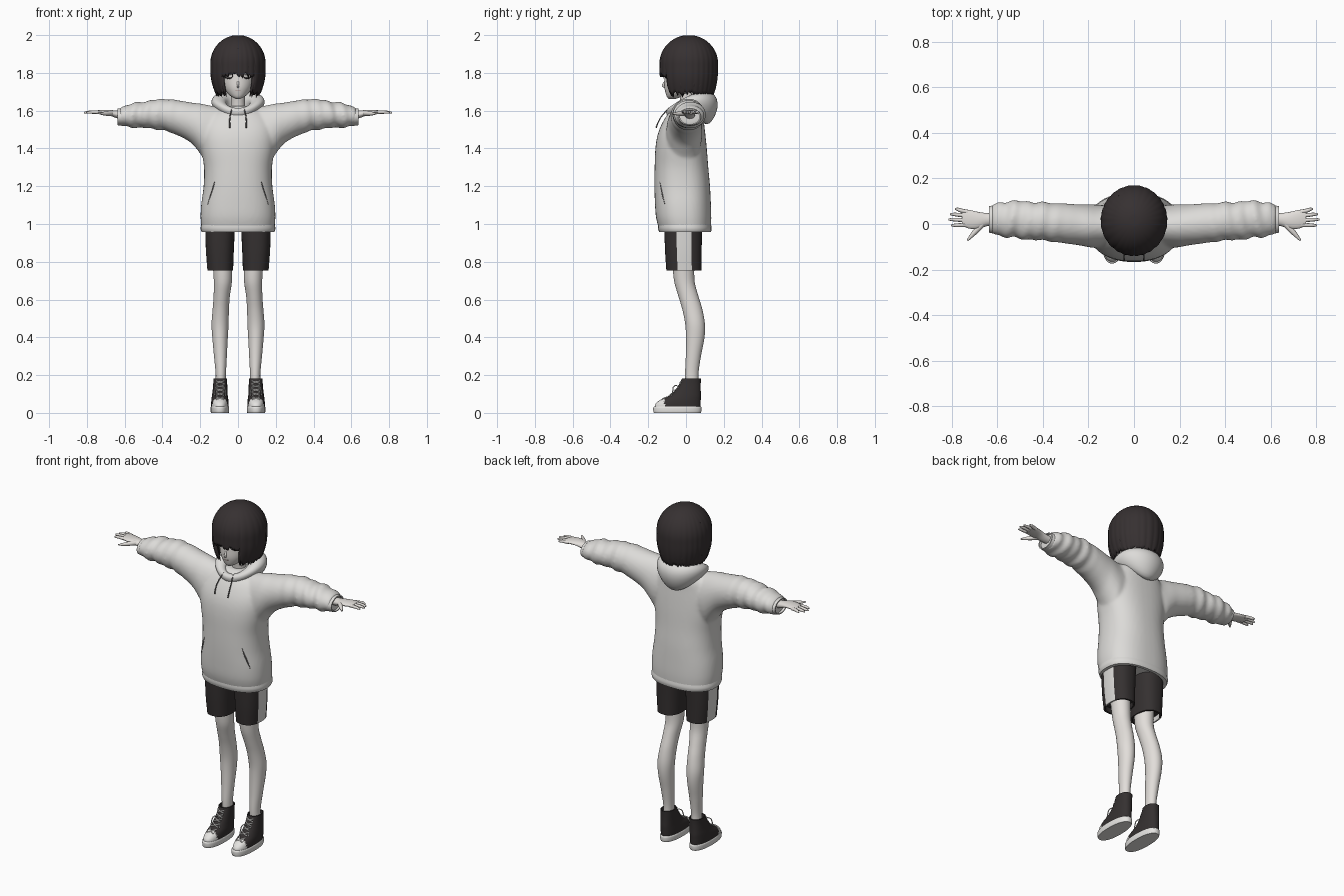
import bpy, bmesh, math, random
from math import sin, cos, pi
from mathutils import Vector

random.seed(4)
if "Cube" in bpy.data.objects:
    bpy.data.objects.remove(bpy.data.objects["Cube"])


def material(name, *rgb):
    m = bpy.data.materials.new(name)
    m.use_nodes = True
    m.diffuse_color = (*rgb, 1)
    m.node_tree.nodes["Principled BSDF"].inputs["Base Color"].default_value = (*rgb, 1)
    return m


CLOTH = material("off white cloth", .72, .71, .69)
SKIN = material("pale skin", .76, .73, .70)
HAIR = material("dark hair", .037, .03, .031)
DARK = material("dark fabric", .035, .03, .03)
WHITE = material("white rubber", .78, .77, .75)
SEAM = material("seam grey", .16, .15, .15)
LIP = material("muted lip", .35, .22, .2)


def sample(keys, t):
    """Smoothly interpolate rows whose first value is ascending."""
    t = min(max(t, keys[0][0]), keys[-1][0])
    i = next(j for j in range(len(keys) - 1) if t <= keys[j + 1][0])
    a, b = keys[i], keys[i + 1]
    p, q = keys[max(i - 1, 0)], keys[min(i + 2, len(keys) - 1)]
    h = b[0] - a[0]
    s = (t - a[0]) / h
    row = []
    for k in range(1, len(a)):
        ma = (b[k] - p[k]) / (b[0] - p[0]) * h
        mb = (q[k] - a[k]) / (q[0] - a[0]) * h
        row.append(a[k] + s * ma + s * s * (3 * (b[k] - a[k]) - 2 * ma - mb)
                   + s ** 3 * (2 * (a[k] - b[k]) + ma + mb))
    return row


def add_rings(bm, rings, caps=(True, True), loop=False):
    rows = [[bm.verts.new(p) for p in r] for r in rings]
    n = len(rows[0])
    for r, s in zip(rows, rows[1:] + (rows[:1] if loop else [])):
        for j in range(n):
            bm.faces.new((r[j], r[(j + 1) % n], s[(j + 1) % n], s[j]))
    for on, r in zip(caps, (rows[0], rows[-1])):
        if on and not loop:
            bm.faces.new(r)


def finish(bm, name, *mats, rule=None, angle=50):
    bmesh.ops.recalc_face_normals(bm, faces=bm.faces)
    for f in bm.faces:
        f.smooth = True
        if rule:
            f.material_index = rule(f.calc_center_median())
    me = bpy.data.meshes.new(name)
    bm.to_mesh(me)
    bm.free()
    me.set_sharp_from_angle(angle=math.radians(angle))
    for m in mats:
        me.materials.append(m)
    ob = bpy.data.objects.new(name, me)
    bpy.context.collection.objects.link(ob)
    return ob


def section(axis, pos, a, b, ra, rb, n, power, side):
    ring = []
    for j in range(n):
        c, s = cos(2 * pi * j / n), sin(2 * pi * j / n)
        u = a + ra * math.copysign(abs(c) ** (2 / power), c)
        v = b + rb * math.copysign(abs(s) ** (2 / power), s)
        ring.append(Vector((side * u, v, pos) if axis == "z" else (side * pos, u, v)))
    return ring


def loft_rings(keys, axis="z", n=32, steps=20, power=2, side=1, fold=None):
    """Cross-sections along an axis; fold turns one end inward as an open rim."""
    lo, hi = keys[0][0], keys[-1][0]
    rings = []
    for i in range(steps + 1):
        t = lo + (hi - lo) * i / steps
        rings.append(section(axis, t, *sample(keys, t), n, power, side))
    if fold:
        key, d = (keys[0], .03) if fold == "start" else (keys[-1], -.03)
        rim = [section(axis, key[0] + o, key[1], key[2], key[3] * .88, key[4] * .88, n, power, side)
               for o in (0, d)]
        rings = rim[::-1] + rings if fold == "start" else rings + rim
    return rings


def loft(name, keys, *mats, rule=None, **kw):
    bm = bmesh.new()
    add_rings(bm, loft_rings(keys, **kw))
    return finish(bm, name, *mats, rule=rule)


def strand(name, pts, radii, mat, depth=1):
    """Round tapered tube through a few points."""
    cu = bpy.data.curves.new(name, "CURVE")
    cu.dimensions = "3D"
    cu.bevel_depth, cu.bevel_resolution, cu.use_fill_caps = depth, 2, True
    sp = cu.splines.new("NURBS")
    sp.points.add(len(pts) - 1)
    for p, co, r in zip(sp.points, pts, radii):
        p.co, p.radius = (*co, 1), r
    sp.order_u, sp.use_endpoint_u, sp.resolution_u = 3, True, 5
    cu.materials.append(mat)
    bpy.context.collection.objects.link(bpy.data.objects.new(name, cu))


def front_y(keys, x, z, power=2):
    cx, cy, rx, ry = sample(keys, z)
    return cy - ry * max(0, 1 - abs((x - cx) / rx) ** power) ** (1 / power)


# Hoodie: body and sleeves fused into one soft surface
BODY = [(.97, 0, -.005, .192, .137), (1.03, 0, -.012, .198, .146), (1.1, 0, -.016, .195, .148),
        (1.2, 0, -.02, .182, .147), (1.3, 0, -.024, .18, .142), (1.4, 0, -.026, .195, .136),
        (1.47, 0, -.024, .2, .127), (1.53, 0, -.016, .19, .112), (1.59, 0, 0, .15, .09),
        (1.625, 0, .015, .09, .06)]
SLEEVE = [(.05, -.01, 1.47, .085, .14), (.16, -.01, 1.475, .095, .155), (.2, -.008, 1.505, .094, .133),
          (.24, -.004, 1.532, .09, .11), (.3, .002, 1.556, .088, .096), (.39, .01, 1.578, .084, .084),
          (.5, .018, 1.578, .083, .07), (.58, .022, 1.573, .076, .06), (.625, .02, 1.568, .062, .047)]
bm = bmesh.new()
add_rings(bm, loft_rings(BODY, n=48, steps=30, power=2.4, fold="start"))
for side in (1, -1):
    rings = loft_rings(SLEEVE, axis="x", steps=60, side=side)
    for ring in rings:
        mid = sum(ring, Vector()) / len(ring)
        x = abs(mid.x)
        amp = .055 * min(max((x - .3) / .15, 0), 1) * (1 if x < .6 else .4)
        for j, p in enumerate(ring):
            a = 2 * pi * j / len(ring)
            w = sin(95 * x + 1.6 * sin(a + 1)) + .7 * sin(57 * x + 2 * cos(a) + 2)
            ring[j] = mid + (p - mid) * (1 + amp * w)
    add_rings(bm, rings)
hoodie = finish(bm, "hoodie_body", CLOTH)
mod = hoodie.modifiers.new("fuse", "REMESH")
mod.mode, mod.voxel_size, mod.use_smooth_shade = "VOXEL", .009, True
mod = hoodie.modifiers.new("soften", "SMOOTH")
mod.factor, mod.iterations = .5, 5

loft("hoodie_hem", [(.957, 0, -.005, .192, .137), (.975, 0, -.006, .198, .142), (1.0, 0, -.008, .194, .14)],
     CLOTH, n=48, steps=6, power=2.4, fold="start")

# Hood lying down: thin at the front, drooping at the back
bm = bmesh.new()
rings = []
for i in range(48):
    t = 2 * pi * i / 48
    f = (1 - cos(t)) / 2
    c = Vector((.1 * sin(t), .012 - .097 * cos(t), 1.588 + .026 * f + .035 * sin(t) ** 2))
    out = Vector((sin(t), -cos(t), 0))
    rr, rz = .02 + .037 * f, .026 + .06 * f * f
    rings.append([c + out * rr * cos(a) * (1 + .25 * sin(a)) + Vector((0, 0, rz * sin(a)))
                  for a in (2 * pi * j / 20 for j in range(20))])
add_rings(bm, rings, loop=True)
finish(bm, "hood", CLOTH, angle=80)

# Head, neck and face
HEAD = [(1.663, 0, -.072, .014, .02), (1.672, 0, -.064, .032, .036), (1.69, 0, -.046, .053, .061),
        (1.72, 0, -.024, .075, .09), (1.76, 0, -.008, .09, .106), (1.82, 0, .004, .1, .115),
        (1.88, 0, .01, .1, .115), (1.94, 0, .012, .07, .08)]
loft("head", HEAD, SKIN, steps=30)
loft("neck", [(1.54, 0, .02, .05, .045), (1.62, 0, .012, .038, .038), (1.72, 0, 0, .04, .042)], SKIN, steps=8)
strand("nose", [(0, -.106, 1.765), (0, -.117, 1.742), (0, -.125, 1.731), (0, -.105, 1.722)],
       (.004, .006, .007, .005), SKIN)


def face_line(name, pts, width, mat):
    strand(name, [(x, front_y(HEAD, x, z), z) for x, z in pts], [.5] + [1] * (len(pts) - 2) + [.5], mat, width)


face_line("mouth", [(-.014, 1.706), (0, 1.704), (.014, 1.706)], .0022, LIP)
for side, tag in ((1, "left"), (-1, "right")):
    face_line(tag + "_eyelashes", [(side * x, z) for x, z in
              ((.026, 1.782), (.036, 1.772), (.052, 1.77), (.07, 1.777), (.078, 1.785))], .0035, HAIR)
    face_line(tag + "_eyelid_crease", [(side * x, z) for x, z in
              ((.032, 1.79), (.05, 1.788), (.068, 1.792))], .0015, SEAM)

# Hair: a bob shell with ragged edge, grooves and overlapping locks
SHELL = [(1.66, .106, .122), (1.72, .13, .143), (1.78, .144, .153), (1.85, .146, .155)]


def hair_point(t, z, scale=1):
    rx, ry = sample(SHELL, z)
    k = scale * (math.sqrt(max(0, 1 - ((z - 1.85) / .15) ** 2)) if z > 1.85 else 1)
    return Vector((rx * k * sin(t), .015 - ry * k * cos(t), z))


def hair_end(t):
    t = abs((t + pi) % (2 * pi) - pi)
    return 1.79 if t < .66 else 1.69


bm = bmesh.new()
COLS = 144
angles = [2 * pi * j / COLS for j in range(COLS)]
ends = [hair_end(t) + random.uniform(-.014, .012) for t in angles]
rings = []
for i in range(1, 27):
    s = i / 26
    rings.append([hair_point(t, 1.999 - (1.999 - e) * (1 - cos(s * pi / 2)),
                             1 + .022 * s * (abs(sin(t * 13 + sin(3 * t))) - .6))
                  for t, e in zip(angles, ends)])
add_rings(bm, rings, caps=(True, False))
hair = finish(bm, "hair_shell", HAIR)
mod = hair.modifiers.new("thickness", "SOLIDIFY")
mod.thickness, mod.offset = .01, -1
for i in range(46):
    t = 2 * pi * (i + random.uniform(-.3, .3)) / 46
    low = hair_end(t) - random.uniform(.004, .022)
    pts = [hair_point(t + .05 * sin(5 * t) * k, z, .965 - .02 * k) for k, z in
           enumerate((1.93, low + .09, low + .04, low))]
    strand("hair_lock", pts, (.004, .011, .009, .0008), HAIR)

# Paired parts
SHORTS = [(.755, .094, -.011, .068, .093), (.86, .096, -.014, .074, .097), (.99, .095, -.015, .079, .1)]
LEG = [(.14, .092, .033, .028, .035), (.2, .091, .03, .027, .035), (.3, .093, .039, .034, .04),
       (.4, .095, .049, .041, .049), (.47, .095, .048, .045, .052), (.55, .091, .033, .043, .053),
       (.62, .086, .012, .043, .053), (.7, .08, -.009, .048, .054), (.85, .085, -.015, .054, .062)]
SHOE = [(.02, .096, -.045, .045, .12), (.045, .096, -.043, .046, .12), (.068, .096, -.03, .045, .108),
        (.09, .096, -.007, .042, .086), (.12, .095, .01, .039, .068), (.155, .094, .022, .037, .056),
        (.182, .094, .029, .037, .05)]
SOLE = [(0, .096, -.046, .047, .124), (.008, .096, -.046, .049, .127), (.03, .096, -.046, .049, .127),
        (.034, .096, -.046, .046, .123)]
PALM = [(.55, .02, 1.572, .03, .026), (.64, .02, 1.58, .028, .02), (.68, .016, 1.589, .036, .015),
        (.72, .02, 1.592, .041, .012), (.755, .027, 1.592, .036, .009)]
for side, tag in ((1, "left_"), (-1, "right_")):
    # Cuff and hand
    loft(tag + "cuff", [(.595, .021, 1.57, .062, .05), (.615, .02, 1.567, .062, .047), (.637, .02, 1.567, .058, .044)],
         CLOTH, axis="x", steps=6, side=side, fold="end")
    loft(tag + "palm", PALM, SKIN, axis="x", n=20, steps=16, side=side)
    for finger, y0, y1, tip in (("index", -.004, -.006, .803), ("middle", .016, .02, .815),
                                ("ring", .036, .043, .808), ("little", .053, .066, .787)):
        strand(tag + finger + "_finger", [(side * .73, y0, 1.591), (side * .765, (y0 + y1) / 2, 1.593),
               (side * (tip - .012), y1, 1.591), (side * tip, y1, 1.589)], (.0095, .009, .0075, .004), SKIN)
    strand(tag + "thumb", [(side * .665, .002, 1.587), (side * .692, -.028, 1.585),
           (side * .715, -.052, 1.584), (side * .732, -.073, 1.584)], (.014, .013, .009, .004), SKIN)

    # Drawstring and pocket opening
    strand(tag + "drawstring", [(side * .03, -.088, 1.615), (side * .042, -.125, 1.58),
           (side * .045, -.15, 1.535), (side * .043, -.158, 1.51)], (1, 1, 1, 1.3), SEAM, .003)
    strand(tag + "pocket_opening", [(side * x, front_y(BODY, x, z, 2.4) + .002, z) for x, z in
           ((.122, 1.225), (.132, 1.19), (.146, 1.15), (.16, 1.105))], (.6, 1, 1, .6), SEAM, .004)

    # Shorts with a pale stripe down the outer side, and leg
    loft(tag + "shorts_leg", SHORTS, DARK, CLOTH, n=64, steps=12, power=2.4, side=side, fold="start",
         rule=lambda c: int(abs(c.x) > .13 and -.047 < c.y < .032))
    loft(tag + "leg", LEG, SKIN, n=28, steps=36, side=side)

    # Shoe with pale toe cap, sole and laces
    loft(tag + "shoe", SHOE, DARK, WHITE, n=48, steps=24, power=2.3, side=side, fold="end",
         rule=lambda c: int(c.y < -.112 and c.z < .08))
    loft(tag + "sole", SOLE, WHITE, n=48, steps=8, power=2.3, side=side)
    for i in range(5):
        z = .078 + .021 * i
        for slant in (-.007, .007):
            strand(tag + "lace", [(side * (.095 + dx), front_y(SHOE, .095 + dx, z + k * slant, 2.3) - .001, z + k * slant)
                   for dx, k in ((-.021, -1), (-.01, -.5), (.01, .5), (.021, 1))], (1, 1, 1, 1), WHITE, .0034)
    for d in (-1, 1):
        strand(tag + "lace_bow", [(side * .095, -.05, .145), (side * (.095 + d * .02), -.068, .145),
               (side * (.095 + d * .03), -.07, .11), (side * (.095 + d * .028), -.078, .09)],
               (1, 1, 1, .7), WHITE, .003)
